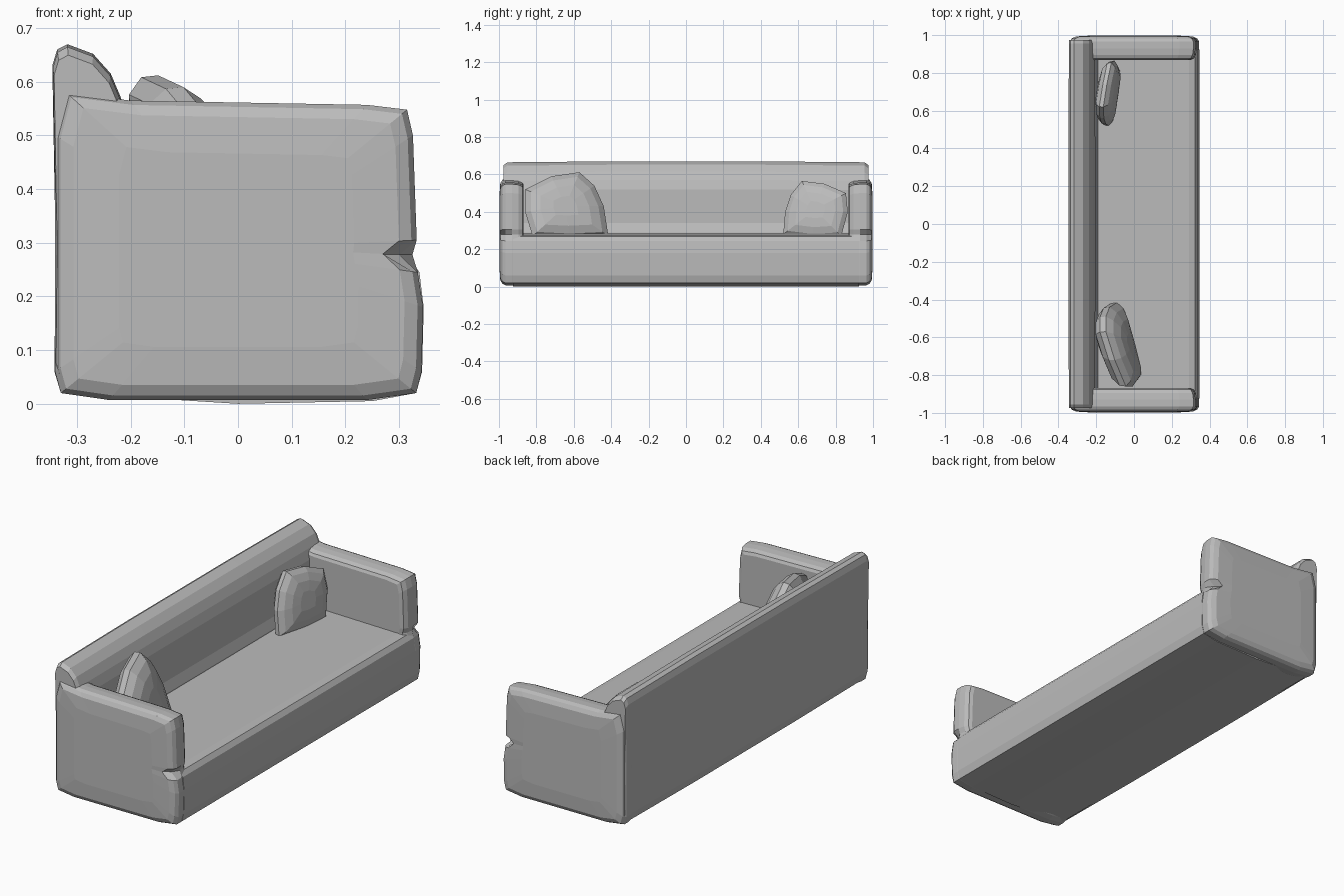
import bpy, bmesh

if "Cube" in bpy.data.objects:
    bpy.data.objects.remove(bpy.data.objects["Cube"], do_unlink=True)

grey = bpy.data.materials.new("grey fabric")
grey.use_nodes = True
grey.diffuse_color = (0.5, 0.5, 0.5, 1)
grey.node_tree.nodes["Principled BSDF"].inputs["Base Color"].default_value = (0.5, 0.5, 0.5, 1)


def loft(name, rings):
    """Skin a row of matching rings and cap both ends."""
    bm = bmesh.new()
    rows = [[bm.verts.new(p) for p in ring] for ring in rings]
    n = len(rows[0])
    for a, b in zip(rows, rows[1:]):
        for i in range(n):
            j = (i + 1) % n
            bm.faces.new((a[i], a[j], b[j], b[i]))
    bm.faces.new(rows[0])
    bm.faces.new(rows[-1])
    bmesh.ops.recalc_face_normals(bm, faces=bm.faces)
    mesh = bpy.data.meshes.new(name)
    bm.to_mesh(mesh)
    bm.free()
    mesh.materials.append(grey)
    obj = bpy.data.objects.new(name, mesh)
    bpy.context.collection.objects.link(obj)
    return obj


def ring(profile, y, s, cx, cz):
    """Place an x-z profile at y, scaled about a centre."""
    return [(cx + (x - cx) * s, y, cz + (z - cz) * s) for x, z in profile]


# Seat base with rounded front edge
base = [(-0.32, 0.02), (0, 0), (0.25, 0.005), (0.332, 0.02), (0.343, 0.06),
        (0.346, 0.18), (0.338, 0.245), (0.322, 0.268), (0.29, 0.277),
        (-0.15, 0.285), (-0.32, 0.285)]
loft("seat_base", [ring(base, y, 1, 0, 0.15) for y in (-0.925, -0.4, 0.4, 0.925)])

# Backrest with a sloping, rounded top
back = [(-0.33, 0.02), (-0.342, 0.06), (-0.34, 0.3), (-0.346, 0.63),
        (-0.337, 0.66), (-0.318, 0.67), (-0.27, 0.652), (-0.237, 0.615),
        (-0.218, 0.57), (-0.205, 0.52), (-0.205, 0.34), (-0.19, 0.29), (-0.19, 0.05)]
half = [(0.975, 0.94), (0.955, 0.985), (0.4, 1)]
spans = [(-y, s) for y, s in half] + half[::-1]
loft("backrest", [ring(back, y, s, -0.29, 0.33) for y, s in spans])


# Arms with soft edges and a crease at the front outer corner
def arm_profile(notch):
    return [(-0.33, 0.02), (-0.24, 0.007), (0.24, 0.007), (0.332, 0.02),
            (0.342, 0.06), (0.345, 0.18), (0.335, 0.245), (notch, 0.278),
            (0.333, 0.305), (0.326, 0.5), (0.315, 0.548), (0.24, 0.557),
            (-0.2, 0.565), (-0.32, 0.58), (-0.341, 0.5), (-0.341, 0.06)]


arm_spans = [(0.868, 0.9, 0.325), (0.875, 0.95, 0.325), (0.895, 0.985, 0.325),
             (0.93, 1, 0.325), (0.965, 1, 0.3), (0.982, 0.97, 0.28),
             (0.993, 0.9, 0.3), (0.998, 0.65, 0.33)]
for side, name in ((1, "left_arm"), (-1, "right_arm")):
    loft(name, [ring(arm_profile(n), side * y, s, 0, 0.29) for y, s, n in arm_spans])


# Cushions: a soft outline swelling through its thickness, turned and leaning
def cushion(name, outline, cx, thick, turn, lean):
    cy = sum(p[0] for p in outline) / len(outline)
    cz = sum(p[1] for p in outline) / len(outline)
    rings = []
    for t, s in ((-0.5, 0.45), (-0.36, 0.8), (-0.12, 0.98), (0.1, 1),
                 (0.3, 0.86), (0.44, 0.62), (0.5, 0.3)):
        rings.append([(cx + t * thick + s * (turn * (y - cy) + lean * (z - cz)),
                       cy + s * (y - cy), cz + s * (z - cz)) for y, z in outline])
    loft(name, rings)


cushion("right_cushion",
        [(-0.82, 0.27), (-0.86, 0.4), (-0.86, 0.52), (-0.72, 0.59), (-0.57, 0.612),
         (-0.49, 0.54), (-0.44, 0.43), (-0.415, 0.27), (-0.62, 0.26)],
        -0.09, 0.15, -0.27, -0.3)
cushion("left_cushion",
        [(0.83, 0.27), (0.865, 0.4), (0.855, 0.5), (0.74, 0.55), (0.62, 0.565),
         (0.56, 0.49), (0.53, 0.4), (0.52, 0.28), (0.68, 0.26)],
        -0.14, 0.1, 0.14, -0.15)
